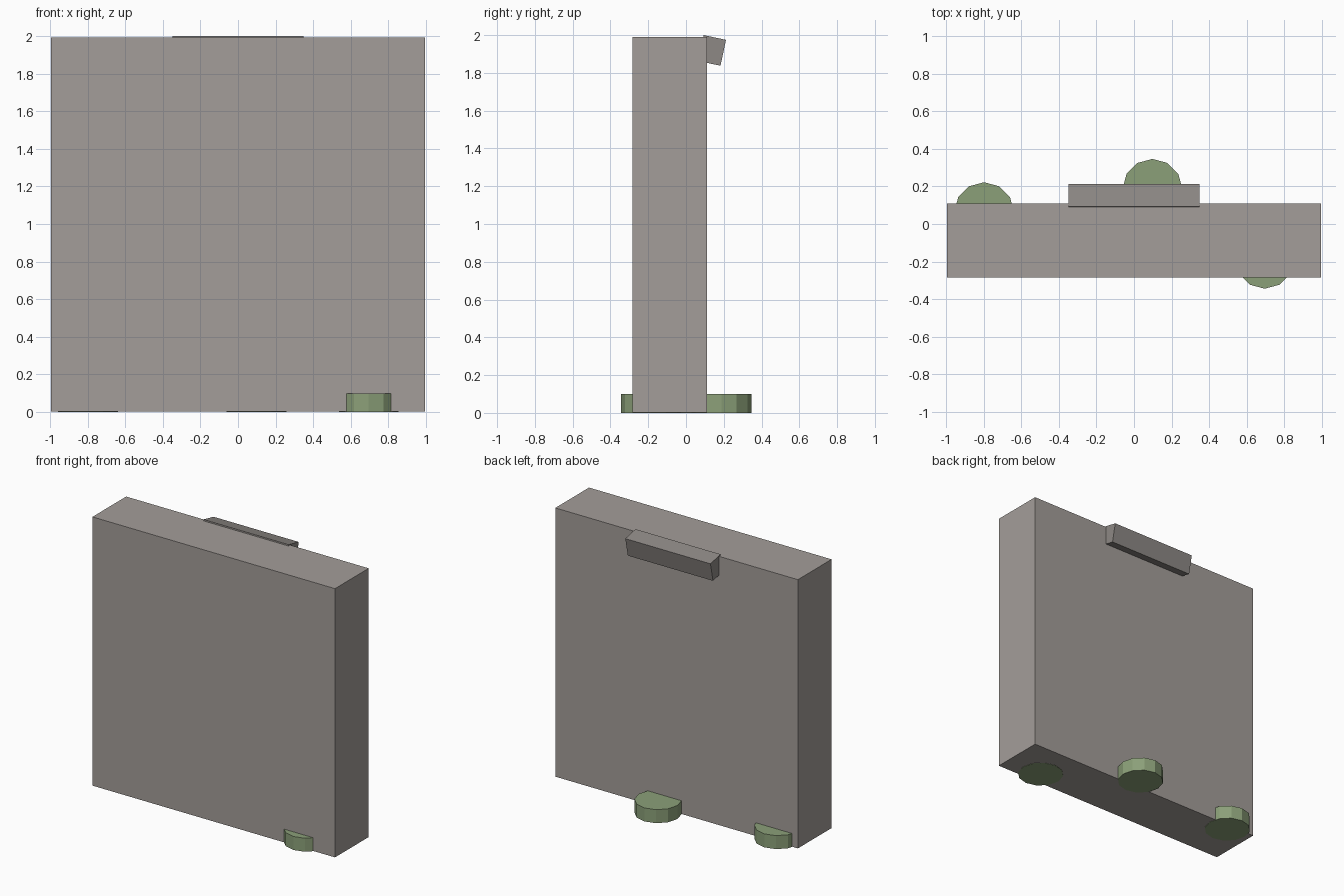
import bpy
from math import radians

if "Cube" in bpy.data.objects:
    bpy.data.objects.remove(bpy.data.objects["Cube"])


def material(name, rgb):
    m = bpy.data.materials.new(name)
    m.diffuse_color = (*rgb, 1)
    m.use_nodes = True
    m.node_tree.nodes["Principled BSDF"].inputs["Base Color"].default_value = m.diffuse_color
    return m


stone = material("stone", (0.37, 0.34, 0.32))
dark_stone = material("dark_stone", (0.27, 0.25, 0.235))
green = material("green", (0.26, 0.35, 0.19))


def box(name, size, loc, mat, tilt=0):
    bpy.ops.mesh.primitive_cube_add(size=1, location=loc, rotation=(radians(tilt), 0, 0))
    ob = bpy.context.object
    ob.name = name
    ob.scale = size
    ob.data.materials.append(mat)
    bpy.ops.object.transform_apply(location=False, rotation=False, scale=True)


def bush(name, x, y):
    bpy.ops.mesh.primitive_cylinder_add(vertices=12, radius=0.159, depth=0.1,
                                        location=(x, y, 0.05))
    ob = bpy.context.object
    ob.name = name
    ob.data.materials.append(green)


# upright slab, bottom a hair above the discs' undersides
box("wall_slab", (1.986, 0.394, 1.989), (0, -0.087, 0.9965), stone)

# tilted bar along the top of the back face
box("top_bar", (0.697, 0.121, 0.14), (0, 0.138, 1.919), dark_stone, tilt=-12)

# low twelve-sided discs at the foot
for i, (x, y) in enumerate([(0.098, 0.187), (-0.797, 0.063), (0.695, -0.185)]):
    bush(f"foot_disc_{i + 1}", x, y)
